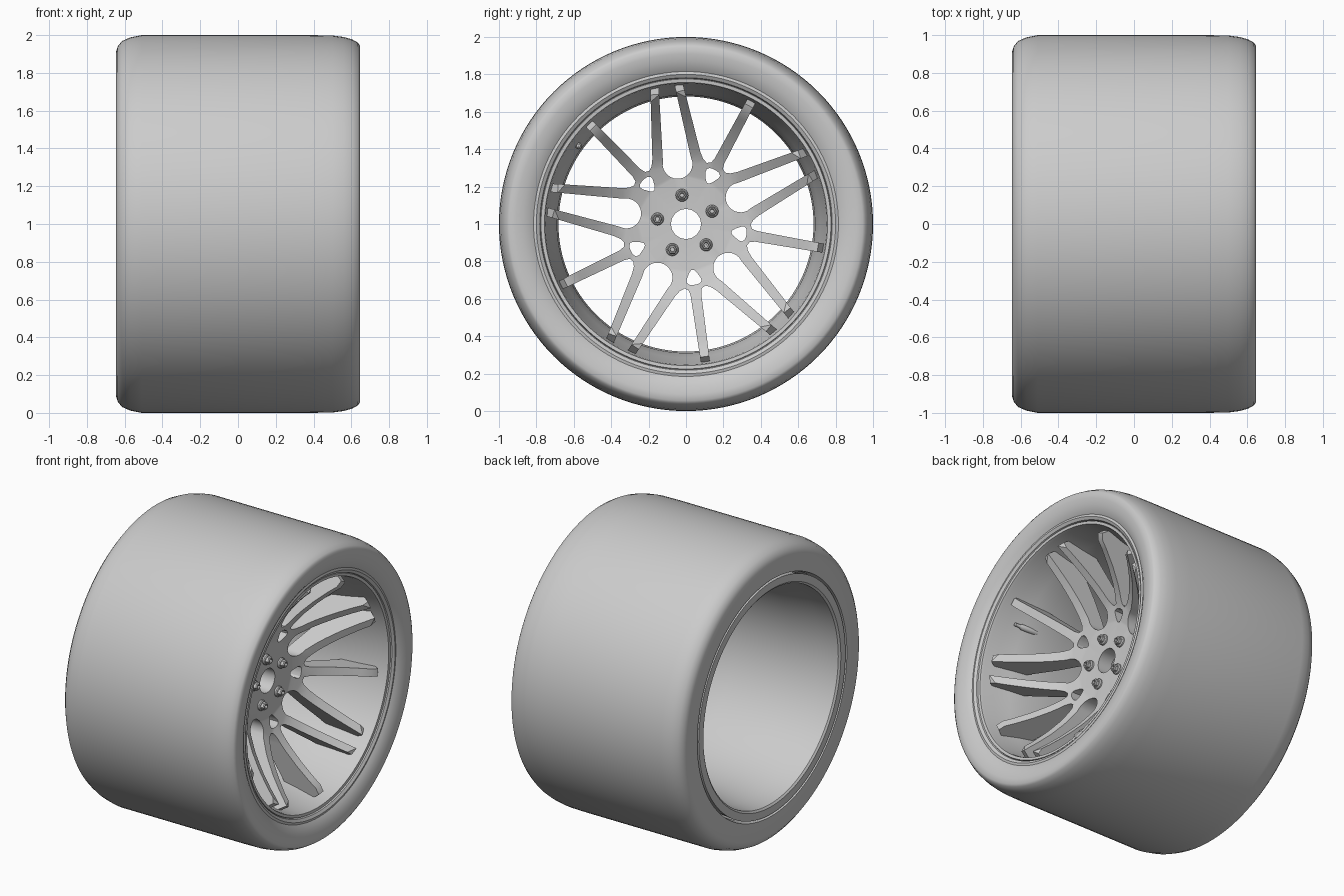
import bpy, bmesh, math
from mathutils import Matrix, Vector

if "Cube" in bpy.data.objects:
    bpy.data.objects.remove(bpy.data.objects["Cube"])

grey = bpy.data.materials.new("plain_grey")
grey.use_nodes = True
grey.diffuse_color = (0.6, 0.6, 0.6, 1)
shader = grey.node_tree.nodes["Principled BSDF"]
shader.inputs["Base Color"].default_value = (0.6, 0.6, 0.6, 1)
shader.inputs["Roughness"].default_value = 0.6

AXLE = Vector((0, 0, 1))
GROUP = math.radians(72)
FIRST = math.radians(-10)


def finish(name, bm, angle=35):
    bmesh.ops.recalc_face_normals(bm, faces=bm.faces)
    mesh = bpy.data.meshes.new(name)
    bm.to_mesh(mesh)
    bm.free()
    mesh.materials.append(grey)
    ob = bpy.data.objects.new(name, mesh)
    bpy.context.collection.objects.link(ob)
    bpy.ops.object.select_all(action="DESELECT")
    ob.select_set(True)
    bpy.context.view_layer.objects.active = ob
    bpy.ops.object.shade_smooth_by_angle(angle=math.radians(angle))
    return ob


def lathe(bm, profile, steps, centre):
    """Turn a closed (x, radius) profile around an axis along x."""
    rings = []
    for i in range(steps):
        a = math.tau * i / steps
        rings.append([bm.verts.new(centre + Vector((x, r * math.cos(a), r * math.sin(a))))
                      for x, r in profile])
    n = len(profile)
    for i in range(steps):
        p, q = rings[i], rings[(i + 1) % steps]
        for j in range(n):
            k = (j + 1) % n
            bm.faces.new((p[j], p[k], q[k], q[j]))


def curve_value(table, r):
    """Linear lookup of a depth for a radius."""
    if r <= table[0][0]:
        return table[0][1]
    for (r0, v0), (r1, v1) in zip(table, table[1:]):
        if r <= r1:
            return v0 + (v1 - v0) * (r - r0) / (r1 - r0)
    return table[-1][1]


# Tyre
bm = bmesh.new()
lathe(bm, [(-.645, .80), (-.645, .915), (-.637, .94), (-.615, .968), (-.57, .988),
           (-.51, 1), (.38, 1), (.5, .998), (.56, .99), (.605, .977), (.635, .96),
           (.645, .945), (.645, .91), (.638, .87), (.625, .835), (.612, .815),
           (.616, .80), (.605, .782), (.57, .77), (-.6, .79)], 128, AXLE)
finish("tyre", bm)

# Rim barrel with front and back lips
bm = bmesh.new()
lathe(bm, [(-.645, .785), (-.645, .735), (-.635, .722), (-.5, .715), (-.3, .69),
           (.1, .682), (.28, .69), (.4, .715), (.5, .742), (.58, .752),
           (.598, .757), (.6, .775), (.57, .785), (.5, .78), (-.5, .775), (-.6, .78)],
      128, AXLE)
finish("rim_barrel", bm)

# Spoked centre: outline of half a spoke group, u outward and v sideways
half = [(.758, .024), (.38, .029), (.352, .036), (.341, .056), (.35, .082),
        (.375, .112), (.657, .369), (.627, .403), (.33, .147)]
for i in range(9):
    a = math.radians(-54 - 90 * i / 8)
    half.append((.263 + .08 * math.cos(a), .191 + .08 * math.sin(a)))
group = [(u, -v) for u, v in reversed(half[:-1])] + half
window = [(.248, .007), (.262, .02), (.295, .038), (.312, .04), (.324, .028), (.328, .01)]
window = [(u, -v) for u, v in reversed(window)] + window


def turned(points, a):
    c, s = math.cos(a), math.sin(a)
    return [Vector((0, u * c - v * s, u * s + v * c)) for u, v in points]


outline, loops = [], []
for k in range(5):
    a = FIRST + GROUP * k
    outline += turned(group, a)
    loops.append(turned(window, a))
loops.append(outline)
loops.append(turned([(.08 * math.cos(math.tau * i / 32), .08 * math.sin(math.tau * i / 32))
                     for i in range(32)], 0))

bm = bmesh.new()
for loop in loops:
    verts = []
    for p, q in zip(loop, loop[1:] + loop[:1]):
        cuts = max(1, round((q - p).length / .04))
        verts += [bm.verts.new(p.lerp(q, i / cuts)) for i in range(cuts)]
    for p, q in zip(verts, verts[1:] + verts[:1]):
        bm.edges.new((p, q))
bmesh.ops.triangle_fill(bm, use_beauty=True, use_dissolve=False,
                        edges=bm.edges[:], normal=(1, 0, 0))
back = bm.verts[:]
result = bmesh.ops.extrude_face_region(bm, geom=bm.faces[:], use_keep_orig=True)
front = [g for g in result["geom"] if isinstance(g, bmesh.types.BMVert)]

# Dish the centre: depths of front and back surfaces by radius
front_depth = [(.24, .22), (.35, .255), (.45, .32), (.55, .405), (.64, .495),
               (.705, .57), (.76, .49)]
back_depth = [(.24, .12), (.35, .14), (.5, .2), (.64, .27), (.76, .33)]
for verts, table in ((back, back_depth), (front, front_depth)):
    for v in verts:
        v.co.x = curve_value(table, math.hypot(v.co.y, v.co.z))
bmesh.ops.translate(bm, verts=bm.verts[:], vec=AXLE)
finish("spoked_centre", bm, 30)

# Wheel nuts with flange and hexagonal socket
bm = bmesh.new()
for k in range(5):
    a = FIRST + GROUP * (k + .5)
    spot = AXLE + Vector((.22, .155 * math.cos(a), .155 * math.sin(a)))
    lathe(bm, [(-.01, .02), (-.01, .034), (.012, .034), (.018, .028), (.018, .02)], 20, spot)
    lathe(bm, [(-.01, .001), (-.01, .026), (.036, .026), (.042, .021), (.042, .014),
               (.022, .012), (.022, .001)], 6, spot)
finish("wheel_nuts", bm)

# Valve stem
bm = bmesh.new()
a = math.radians(144)
lathe(bm, [(.3, .001), (.3, .018), (.42, .018), (.43, .011), (.47, .011), (.475, .001)],
      12, AXLE + Vector((0, .71 * math.cos(a), .71 * math.sin(a))))
finish("valve_stem", bm)
